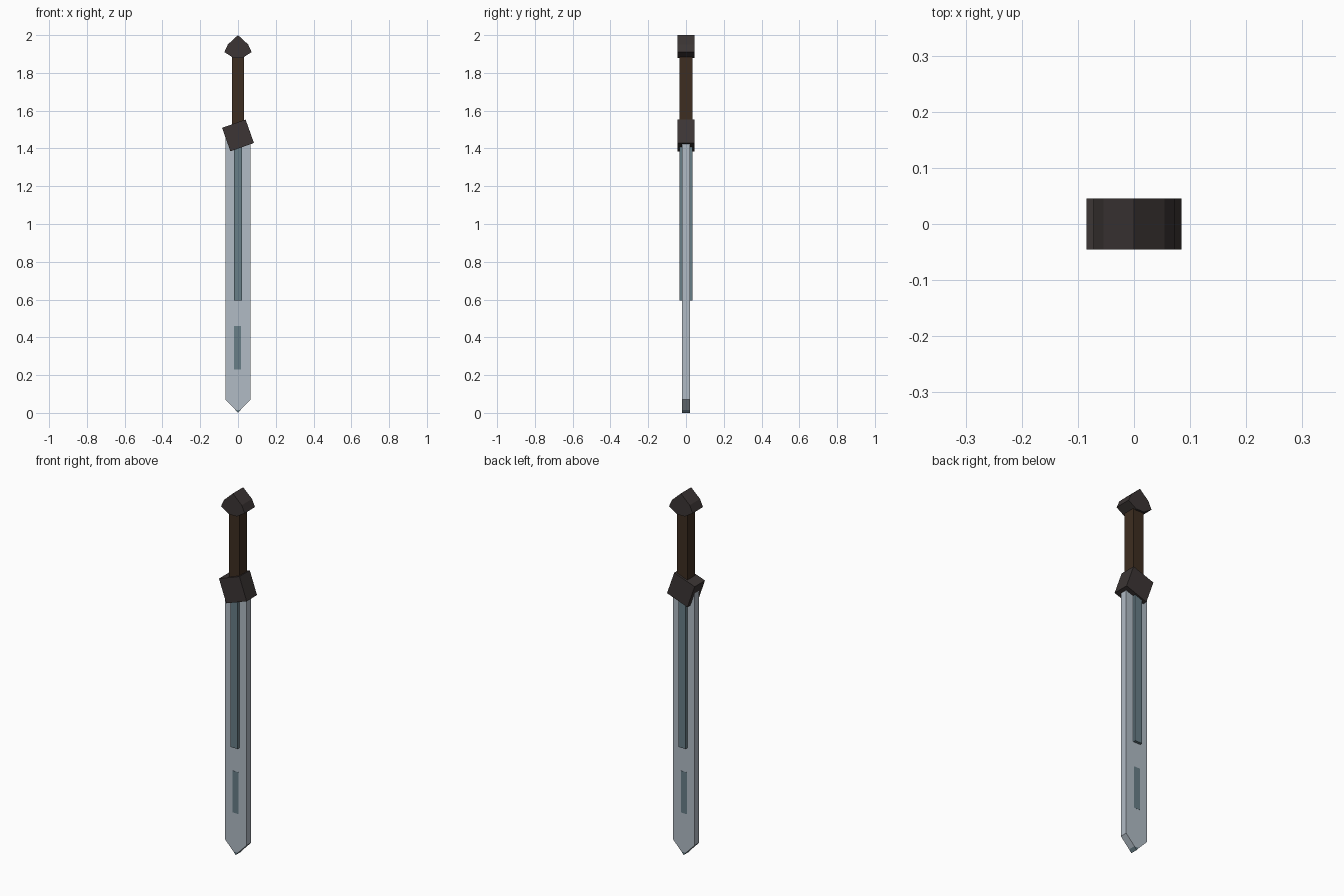
import bpy, bmesh, math

if "Cube" in bpy.data.objects:
    bpy.data.objects.remove(bpy.data.objects["Cube"])


def material(name, rgb):
    m = bpy.data.materials.new(name)
    m.diffuse_color = (*rgb, 1)
    m.use_nodes = True
    m.node_tree.nodes["Principled BSDF"].inputs["Base Color"].default_value = m.diffuse_color
    return m


steel = material("pale_steel", (0.44, 0.50, 0.56))
slate = material("slate_steel", (0.14, 0.21, 0.245))
iron = material("dark_iron", (0.045, 0.036, 0.035))
leather = material("brown_leather", (0.048, 0.027, 0.015))


def prism(name, outline, half_depth, mat):
    """Extrude an x-z outline symmetrically along y."""
    bm = bmesh.new()
    front = [bm.verts.new((x, -half_depth, z)) for x, z in outline]
    back = [bm.verts.new((x, half_depth, z)) for x, z in outline]
    bm.faces.new(front)
    bm.faces.new(back[::-1])
    n = len(outline)
    for i in range(n):
        j = (i + 1) % n
        bm.faces.new((front[j], front[i], back[i], back[j]))
    bmesh.ops.recalc_face_normals(bm, faces=bm.faces)
    mesh = bpy.data.meshes.new(name)
    bm.to_mesh(mesh)
    bm.free()
    mesh.materials.append(mat)
    obj = bpy.data.objects.new(name, mesh)
    bpy.context.collection.objects.link(obj)
    return obj


def slab(x0, x1, z0, z1):
    return [(x0, z0), (x1, z0), (x1, z1), (x0, z1)]


def mirrored(half):
    """Complete a right-hand outline, starting and ending off the axis or on it."""
    return half + [(-x, z) for x, z in reversed(half) if x > 0]


# Blade and its pointed end
prism("blade", slab(-0.066, 0.066, 0.07, 1.46), 0.02, steel)
prism("blade_point", mirrored([(0.014, 0.016), (0.066, 0.07)]), 0.02, steel)
prism("point_end", [(0, 0.0), (0.014, 0.016), (-0.014, 0.016)], 0.02, slate)

# Raised central rib, and its flush lower remnant
prism("rib", slab(-0.022, 0.022, 0.595, 1.46), 0.035, slate)
prism("rib_inlay", slab(-0.02, 0.016, 0.23, 0.46), 0.0206, slate)

# Tilted square guard
angle = math.radians(19.5)
radius = 0.132 / math.sqrt(2)
guard = [(radius * math.cos(angle + math.pi / 4 + k * math.pi / 2),
          1.469 + radius * math.sin(angle + math.pi / 4 + k * math.pi / 2))
         for k in range(4)]
prism("guard", guard, 0.045, iron)

# Grip
prism("grip", slab(-0.032, 0.032, 1.47, 1.92), 0.034, leather)

# Faceted pommel
prism("pommel", mirrored([(0.025, 1.88), (0.072, 1.91), (0.054, 1.95), (0, 2.0)]),
      0.045, iron)
